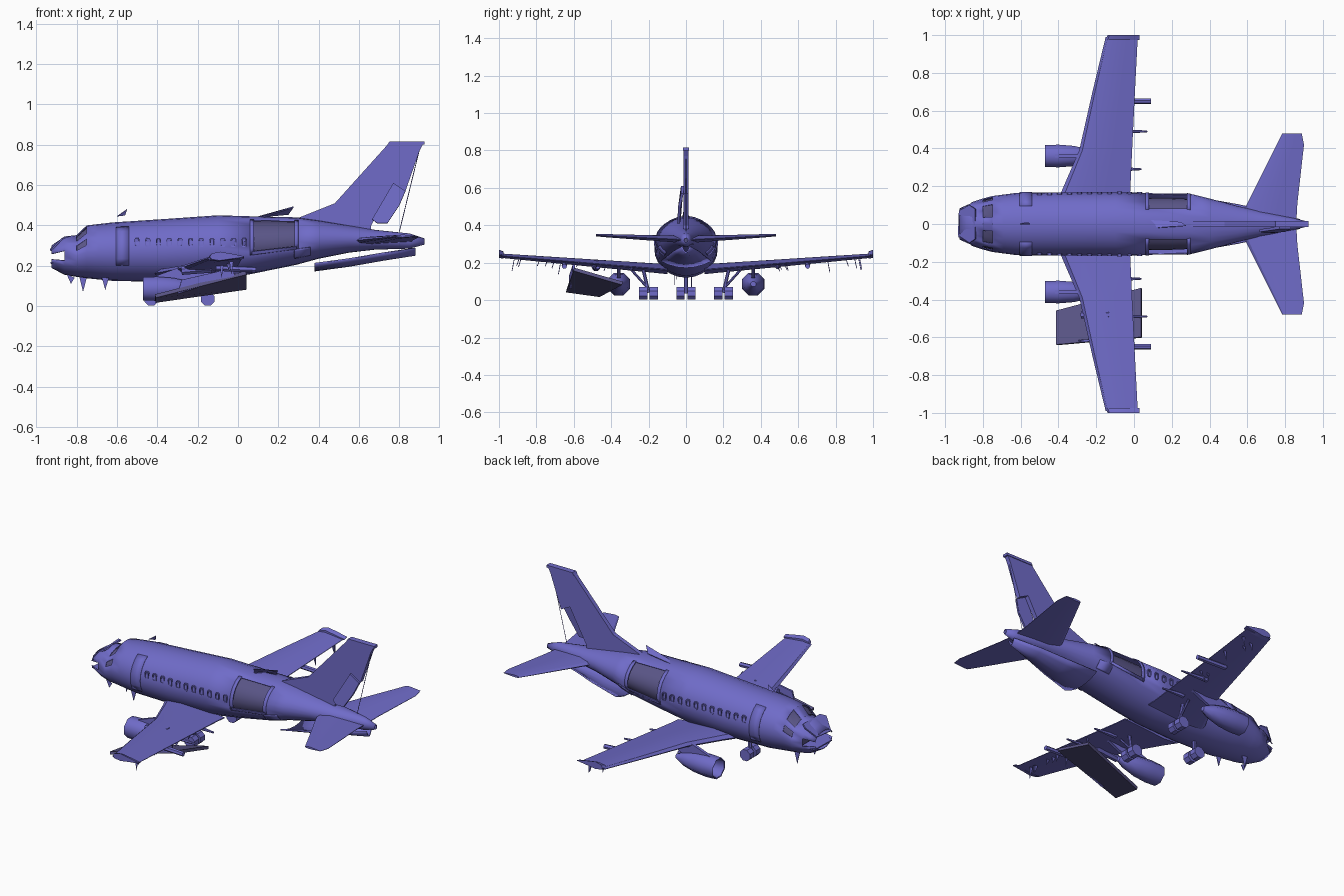
import bpy, bmesh, math, random
from mathutils import Vector

if "Cube" in bpy.data.objects:
    bpy.data.objects.remove(bpy.data.objects["Cube"])

random.seed(4)


def material(name, rgb):
    m = bpy.data.materials.new(name)
    m.diffuse_color = (*rgb, 1)
    m.use_nodes = True
    m.node_tree.nodes["Principled BSDF"].inputs["Base Color"].default_value = m.diffuse_color
    return m


paint = material("violet_paint", (0.16, 0.148, 0.58))
dark = material("dark_interior", (0.10, 0.09, 0.24))


def finish(name, bm, thick=0, angle=30, mat=paint):
    bmesh.ops.recalc_face_normals(bm, faces=bm.faces)
    me = bpy.data.meshes.new(name)
    bm.to_mesh(me)
    bm.free()
    me.materials.append(mat)
    ob = bpy.data.objects.new(name, me)
    bpy.context.collection.objects.link(ob)
    if thick:
        m = ob.modifiers.new("skin", 'SOLIDIFY')
        m.thickness = thick
    if angle:
        bpy.ops.object.select_all(action='DESELECT')
        ob.select_set(True)
        bpy.context.view_layer.objects.active = ob
        bpy.ops.object.shade_smooth_by_angle(angle=math.radians(angle))
    return ob


def loft(name, rings, closed=True, caps=True, drop=None, thick=0, angle=30, mat=paint):
    bm = bmesh.new()
    vs = [[bm.verts.new(p) for p in r] for r in rings]
    n = len(rings[0])
    for a, b in zip(vs, vs[1:]):
        for i in range(n if closed else n - 1):
            j = (i + 1) % n
            bm.faces.new((a[i], a[j], b[j], b[i]))
    if caps and closed:
        bm.faces.new(vs[0])
        bm.faces.new(vs[-1])
    if drop:
        dead = [f for f in bm.faces if drop(f.calc_center_median())]
        bmesh.ops.delete(bm, geom=dead, context='FACES')
    return finish(name, bm, thick, angle, mat)


def rod(name, p, q, r, r2=None, n=8):
    p, q = Vector(p), Vector(q)
    d = (q - p).normalized()
    u = d.orthogonal().normalized()
    v = d.cross(u)
    ring = lambda c, k: [c + (u * math.cos(t) + v * math.sin(t)) * k
                         for t in (2 * math.pi * (i + .5) / n for i in range(n))]
    return loft(name, [ring(p, r), ring(q, r if r2 is None else r2)])


def sheet(name, pts, thick, mat=paint):
    bm = bmesh.new()
    bm.faces.new([bm.verts.new(p) for p in pts])
    ob = finish(name, bm, thick, 0, mat)
    ob.modifiers[0].offset = 0
    return ob


# Fuselage stations: x, half width, top z, bottom z
ST = [(-.925, .085, .30, .19), (-.86, .115, .345, .155), (-.80, .135, .352, .145),
      (-.75, .148, .40, .138), (-.62, .165, .415, .125), (-.36, .168, .432, .12),
      (-.10, .168, .45, .13), (.07, .165, .445, .16), (.29, .162, .44, .205),
      (.40, .135, .425, .235), (.55, .095, .40, .265), (.68, .065, .378, .28),
      (.85, .03, .36, .285), (.925, .012, .335, .305)]


def section(x):
    for a, b in zip(ST, ST[1:]):
        if x <= b[0]:
            t = (x - a[0]) / (b[0] - a[0])
            w, top, bot = [a[k] + (b[k] - a[k]) * t for k in (1, 2, 3)]
            return w, (top + bot) / 2, (top - bot) / 2
    return ST[-1][1], .32, .015


def arc(x, a0, a1, n, k=1):
    w, c, h = section(x)
    ts = [math.radians(a0 + (a1 - a0) * i / n) for i in range(n + 1)]
    return [Vector((x, w * k * math.cos(t), c + h * k * math.sin(t))) for t in ts]


def torn(p):
    w, c, h = section(p.x)
    a = math.degrees(math.atan2((p.z - c) / h, abs(p.y) / w))
    if p.x < -.86:                                  # broken nose
        return -18 < a < 18
    if -.80 < p.x < -.75:                           # windshield panes
        return 15 < a < 75 and not 30 < a < 45
    return .08 < p.x < .28 and -15 < a < 60         # side openings


xs = sorted([s[0] for s in ST] + [-.89, -.69, -.5, -.22])
loft("fuselage", [arc(x, 0, 360, 24)[:-1] for x in xs], caps=False, drop=torn, thick=.005)
loft("cabin_liner", [arc(x, 0, 360, 24, .84)[:-1] for x in (.05, .18, .31)], mat=dark)
loft("cockpit_liner", [arc(x, 0, 360, 24, .92)[:-1] for x in (-.835, -.80, -.75, -.70)], mat=dark)

# Fallen belly skin under the tail, a shallow trough
loft("fallen_belly_panel", [[(x, w * t, z + .035 * t * t) for t in (-1, -.7, -.35, 0, .35, .7, 1)]
     for x, w, z in ((.38, .135, .172), (.55, .105, .195), (.72, .07, .225), (.88, .025, .25))],
     closed=False, thick=.008)

for s in (1, -1):
    def skin(name, x0, x1, a0, a1, k=1.015):
        rings = [arc(x, a0, a1, 6, k) for x in (x0, x1)]
        loft(name, [[Vector((p.x, p.y * s, p.z)) for p in r] for r in rings],
             closed=False, thick=.006)
    # Door and frame round the side opening
    skin("door", -.605, -.54, -28, 55, 1.02)
    skin("opening_front_frame", .06, .08, -20, 62)
    skin("opening_rear_frame", .28, .30, -20, 62)
    skin("opening_sill", .07, .29, -20, -13)
    skin("loose_skin", .28, .36, -45, -20, 1.03)
    # Cabin window frames with sunk panes
    for i in range(11):
        x = -.50 + i * .053
        w, c, h = section(x)
        z = .315
        y = w * math.sqrt(1 - ((z - c) / h) ** 2)
        o = lambda a, b, d: Vector((x + a, s * (y + d), z + b))
        ring = lambda k, d: [o(a * k, b * k, d) for a, b in
                             ((-.013, -.015), (-.008, -.022), (.008, -.022), (.013, -.015),
                              (.013, .015), (.008, .022), (-.008, .022), (-.013, .015))]
        loft("cabin_window", [ring(1, -.006), ring(1, .005), ring(.7, .004), ring(.65, -.002)])

    # Wing and tailplane sections: y, leading x, trailing x, z, thickness
    def foil(y, x0, x1, z, t):
        prof = [(0, 0), (.06, .35), (.3, .55), (.65, .32), (1, .05), (1, -.05), (.6, -.25), (.3, -.42), (.06, -.3)]
        return [Vector((x0 + (x1 - x0) * a, s * y, z + b * t)) for a, b in prof]
    loft("wing", [foil(.10, -.42, -.02, .162, .055), foil(.17, -.385, -.02, .168, .052),
                  foil(.39, -.29, -.01, .186, .045), foil(.7, -.22, .005, .212, .034),
                  foil(.99, -.15, .02, .236, .024)])
    loft("wing_tip_fence", [foil(.975, -.15, .03, .238, .04), foil(1, -.14, .03, .245, .045)])
    loft("tailplane", [foil(.02, .56, .86, .322, .04), foil(.11, .60, .865, .327, .034),
                       foil(.42, .755, .90, .343, .018), foil(.48, .785, .888, .347, .014)])

    # Engine, hollow at the front, with pylon
    prof = [(-.41, .012), (-.40, .048), (-.47, .056), (-.472, .062), (-.40, .065),
            (-.32, .058), (-.25, .042), (-.19, .015)]
    loft("engine", [[Vector((x, s * .36 + r * math.cos(t), .086 + r * math.sin(t)))
         for t in (math.tau * (i + .5) / 8 for i in range(8))] for x, r in prof], angle=50)
    sheet("engine_pylon", [(-.42, s * .36, .145), (-.27, s * .36, .20), (-.1, s * .36, .18), (-.25, s * .36, .11)], .018)

    # Flap track fairings below the wing
    for y, x1 in ((.29, .04), (.49, .07), (.65, .09)):
        z = .165 + y * .055
        rod("flap_track", (-.11, s * y, z - .012), (x1, s * y, z - .02), .015, .014 if y > .6 else .005, 6)

    # Main and nose landing gear
    rod("main_leg", (-.15, s * .2, .04), (-.16, s * .23, .17), .010)
    rod("main_brace", (-.15, s * .2, .06), (-.15, s * .29, .16), .007)
    for y in (.172, .228):
        rod("main_wheel", (-.15, s * (y - .022), .036), (-.15, s * (y + .022), .036), .036, n=8)
    rod("nose_wheel", (-.43, s * .008, .036), (-.43, s * .05, .036), .036, n=8)

    # Torn metal hanging below the wing
    for i in range(9):
        y = random.uniform(.4, .97)
        x, z = random.uniform(-.1, 0), .165 + y * .06
        d = random.uniform(.02, .07)
        sheet("wing_shard", [(x, s * y, z), (x + .02, s * y, z), (x + .01, s * (y + .012), z - d)], .004)

rod("nose_leg", (-.43, 0, .036), (-.43, 0, .15), .012)

# Torn metal below the nose
for x, y, d in ((-.78, .03, .07), (-.84, -.05, .11), (-.67, -.06, .08)):
    sheet("nose_shard", [(x - .01, y, .16), (x + .03, y, .14), (x + .012, y, d)], .004)

# Fin, with lower rudder broken loose
sheet("fin", [(.28, 0, .43), (.48, 0, .51), (.75, 0, .81), (.92, 0, .81), (.90, 0, .77),
              (.83, 0, .57), (.77, 0, .60), (.66, 0, .40), (.66, 0, .36), (.4, 0, .40)], .026)
sheet("fin_cap", [(.74, 0, .80), (.75, 0, .815), (.925, 0, .815), (.925, 0, .80)], .034)
sheet("loose_rudder", [(.665, -.035, .43), (.69, -.04, .41), (.74, -.04, .41), (.80, -.035, .50),
                       (.83, -.02, .57), (.77, -.02, .61)], .014)
rod("rudder_rod", (.90, 0, .78), (.80, 0, .37), .002, n=4)

# Fallen flap slab beside the engine on the -y side
sheet("fallen_flap", [(-.41, -.64, .05), (-.41, -.46, .025), (.04, -.34, .09), (.04, -.60, .165)], .018, dark)
sheet("fallen_flap_rib", [(-.30, -.62, .06), (-.02, -.60, .15), (-.02, -.60, .19), (-.28, -.62, .13)], .012)
rod("torn_fairing", (-.28, -.48, .175), (-.13, -.48, .19), .022, .026)

# Peeled skin above the cabin and nose lips
sheet("peeled_roof", [(.09, .02, .44), (.12, -.02, .44), (.275, -.01, .492), (.25, .01, .455)], .005)
sheet("roof_shard", [(-.60, 0, .445), (-.55, 0, .48), (-.56, .01, .45)], .004)
sheet("upper_nose_lip", [(-.93, -.06, .275), (-.87, -.1, .335), (-.84, -.08, .345), (-.84, .08, .345),
                         (-.87, .1, .335), (-.925, .07, .285)], .008)
sheet("lower_nose_lip", [(-.93, -.07, .215), (-.85, -.11, .225), (-.85, .11, .225), (-.92, .08, .21)], .008)
